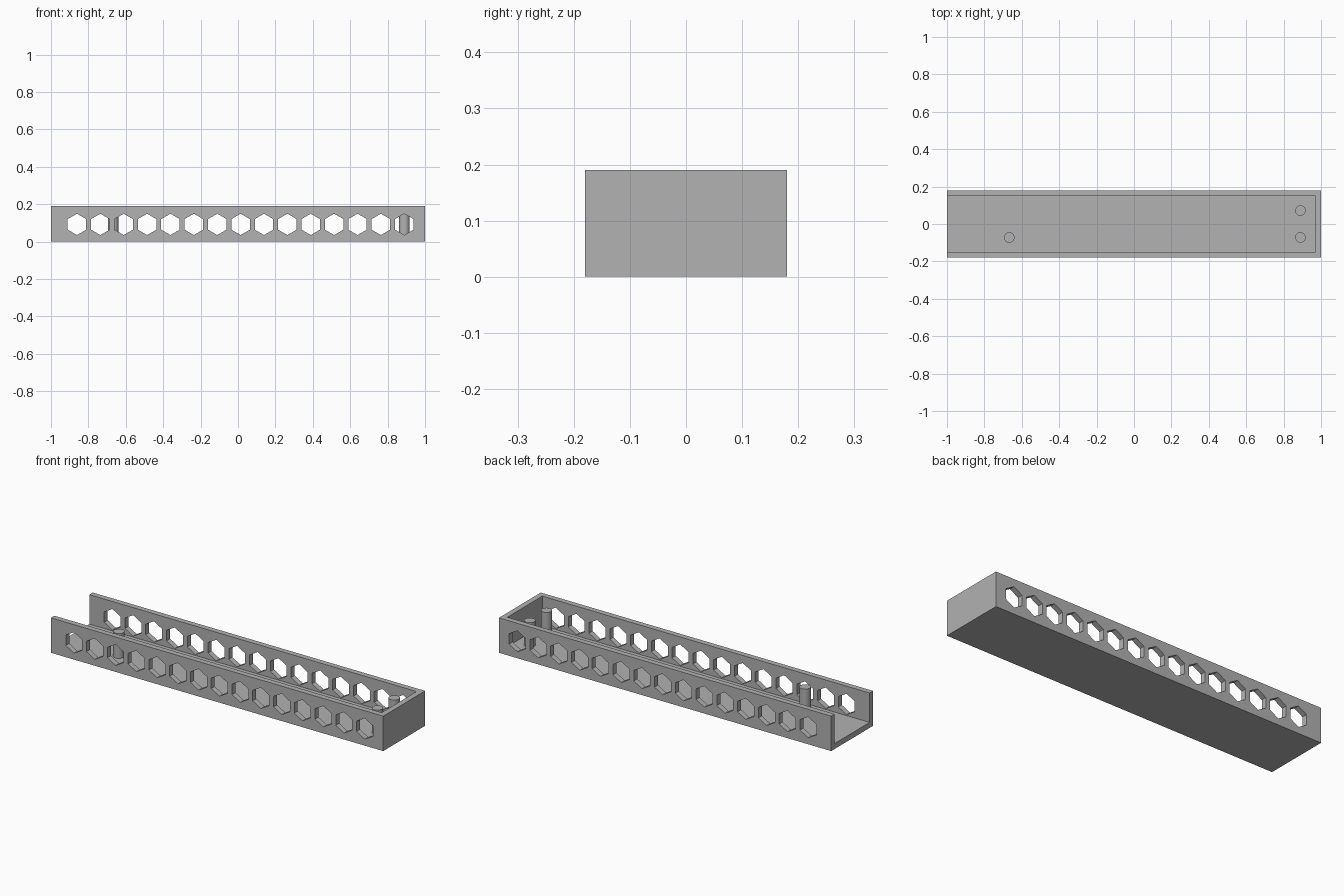
import bpy
import bmesh
from math import radians
from mathutils import Matrix, Vector

old = bpy.data.objects.get("Cube")
if old:
    bpy.data.objects.remove(old, do_unlink=True)

LENGTH, WIDTH, HEIGHT, WALL = 2.0, 0.36, 0.19, 0.03
PIN_TOP, PIN_RADIUS = 0.165, 0.028

# One plain grey for every part
grey = bpy.data.materials.new("plain_grey")
grey.use_nodes = True
colour = (0.445, 0.445, 0.445, 1)
grey.diffuse_color = colour
grey.node_tree.nodes["Principled BSDF"].inputs["Base Color"].default_value = colour


def add_box(bm, low, high):
    low, high = Vector(low), Vector(high)
    matrix = Matrix.Translation((low + high) / 2) @ Matrix.Diagonal((*(high - low), 1))
    bmesh.ops.create_cube(bm, size=1, matrix=matrix)


def add_prism(bm, sides, radius, depth, matrix):
    bmesh.ops.create_cone(bm, cap_ends=True, segments=sides, radius1=radius,
                          radius2=radius, depth=depth, matrix=matrix)


def make_object(name, bm):
    mesh = bpy.data.meshes.new(name)
    bm.to_mesh(mesh)
    bm.free()
    mesh.materials.append(grey)
    obj = bpy.data.objects.new(name, mesh)
    bpy.context.collection.objects.link(obj)
    return obj


def select_only(obj):
    bpy.ops.object.select_all(action='DESELECT')
    obj.select_set(True)
    bpy.context.view_layer.objects.active = obj


def cut(target, cutter):
    cutter.hide_render = True
    select_only(target)
    mod = target.modifiers.new("cut", 'BOOLEAN')
    mod.operation = 'DIFFERENCE'
    mod.solver = 'EXACT'
    mod.object = cutter
    bpy.ops.object.modifier_apply(modifier=mod.name)
    bpy.data.objects.remove(cutter, do_unlink=True)


# Tray body
bm = bmesh.new()
add_box(bm, (-LENGTH / 2, -WIDTH / 2, 0), (LENGTH / 2, WIDTH / 2, HEIGHT))
tray = make_object("tray", bm)

# Channel, open at the top and at the -x end
bm = bmesh.new()
inner = WIDTH / 2 - WALL
add_box(bm, (-LENGTH, -inner, WALL), (LENGTH / 2 - WALL, inner, 2 * HEIGHT))
cut(tray, make_object("channel_cutter", bm))

# Row of upright hexagonal holes through both long walls
bm = bmesh.new()
for i in range(15):
    place = Matrix.Translation((-0.861 + 0.125 * i, 0, 0.092))
    add_prism(bm, 6, 0.057, 2 * WIDTH, place @ Matrix.Rotation(radians(90), 4, 'X'))
cut(tray, make_object("hexagon_cutter", bm))

# Locating pins standing on the floor
pins = {"pin_end_front": (0.89, -0.072), "pin_end_back": (0.89, 0.072),
        "pin_open_end": (-0.667, -0.072)}
for name, (x, y) in pins.items():
    bm = bmesh.new()
    depth = PIN_TOP - WALL / 2
    add_prism(bm, 32, PIN_RADIUS, depth, Matrix.Translation((x, y, PIN_TOP - depth / 2)))
    select_only(make_object(name, bm))
    bpy.ops.object.shade_smooth_by_angle(angle=radians(30))
